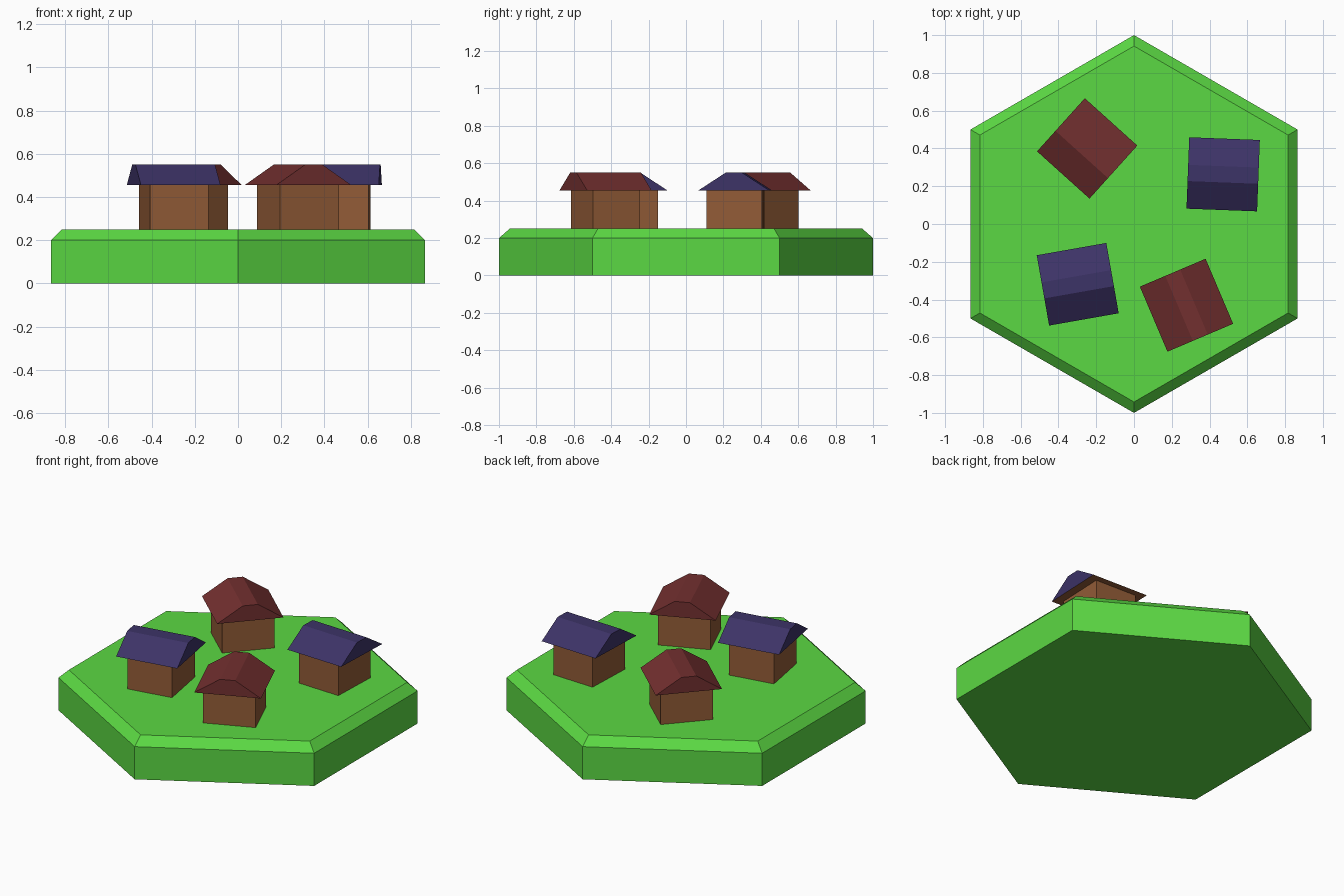
import bpy, bmesh
from math import pi, cos, sin, radians

cube = bpy.data.objects.get("Cube")
if cube:
    bpy.data.objects.remove(cube, do_unlink=True)


def material(name, rgb):
    m = bpy.data.materials.new(name)
    m.use_nodes = True
    m.diffuse_color = (*rgb, 1)
    m.node_tree.nodes["Principled BSDF"].inputs["Base Color"].default_value = (*rgb, 1)
    return m


GRASS = material("grass green", (0.105, 0.69, 0.056))
WOOD = material("wood brown", (0.29, 0.107, 0.038))
RED = material("roof red", (0.17, 0.029, 0.029))
BLUE = material("roof blue", (0.046, 0.033, 0.135))


def loft(name, rings, mats):
    """Stack equal-sized rings of points into a closed flat-faced solid."""
    bm = bmesh.new()
    loops = [[bm.verts.new(p) for p in ring] for ring in rings]
    n = len(loops[0])
    for low, high in zip(loops, loops[1:]):
        for i in range(n):
            j = (i + 1) % n
            bm.faces.new((low[i], low[j], high[j], high[i]))
    bm.faces.new(loops[0][::-1])
    bm.faces.new(loops[-1])
    bmesh.ops.recalc_face_normals(bm, faces=bm.faces)
    # The last material goes on the downward face
    for f in bm.faces:
        f.normal_update()
        f.material_index = len(mats) - 1 if f.normal.z < -0.9 else 0
    mesh = bpy.data.meshes.new(name)
    bm.to_mesh(mesh)
    bm.free()
    for m in mats:
        mesh.materials.append(m)
    obj = bpy.data.objects.new(name, mesh)
    bpy.context.collection.objects.link(obj)
    return obj


def hexagon(r, z):
    return [(r * cos(pi / 6 + i * pi / 3), r * sin(pi / 6 + i * pi / 3), z) for i in range(6)]


def rectangle(hx, hy, z):
    return [(-hx, -hy, z), (hx, -hy, z), (hx, hy, z), (-hx, hy, z)]


# Hexagonal ground tile with a chamfered rim
loft("ground_tile", [hexagon(1, 0), hexagon(1, 0.2), hexagon(0.942, 0.25)], [GRASS])


def house(name, x, y, angle, roof_colour):
    """Box walls under a flat-ridged gable roof; the ridge runs along local x."""
    walls = loft(name + "_walls",
                 [rectangle(0.137, 0.149, 0.25), rectangle(0.137, 0.149, 0.455)], [WOOD])
    roof = loft(name + "_roof",
                [rectangle(0.187, 0.189, 0.455), rectangle(0.187, 0.043, 0.55)],
                [roof_colour, WOOD])
    for part in (walls, roof):
        part.location = (x, y, 0)
        part.rotation_euler.z = radians(angle)


# Four houses around the tile
house("back_left_house", 0.472, 0.263, -2.2, BLUE)
house("front_left_house", 0.278, -0.43, -67, RED)
house("front_right_house", -0.298, -0.319, 10, BLUE)
house("back_right_house", -0.248, 0.4, -42, RED)
